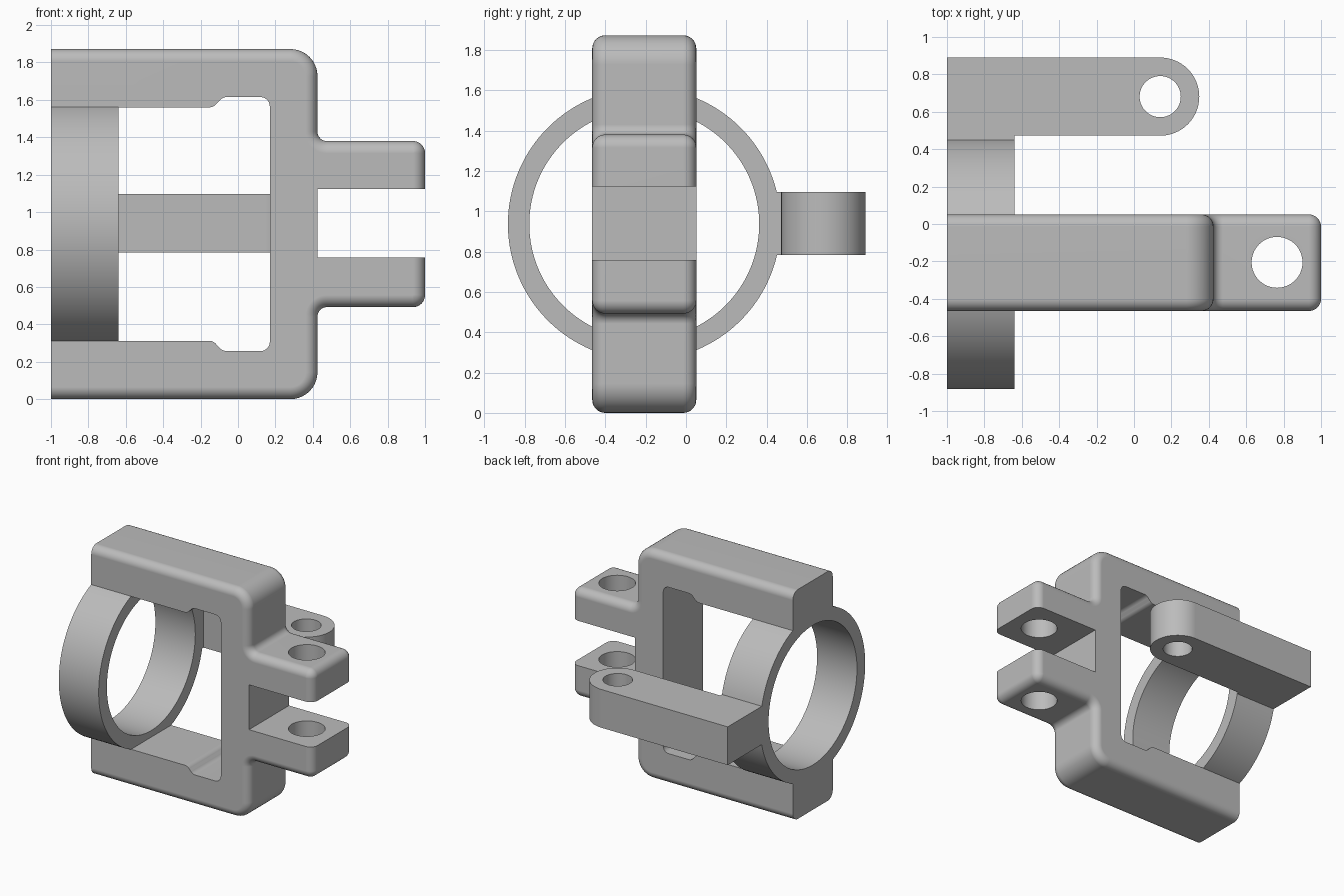
import bpy, bmesh
from math import sin, cos, pi, radians

cube = bpy.data.objects.get("Cube")
if cube:
    bpy.data.objects.remove(cube, do_unlink=True)

grey = bpy.data.materials.new("plain grey")
grey.use_nodes = True
COLOUR = (0.5, 0.5, 0.5, 1)
grey.diffuse_color = COLOUR
grey.node_tree.nodes["Principled BSDF"].inputs["Base Color"].default_value = COLOUR

MID_Y, HALF_Y = -0.207, 0.258   # frame depth
MID_Z = 0.936                   # mirror height
FILLET = 0.065


def arc(cx, cy, r, a0, a1, n=10):
    return [(cx + r * cos(radians(a0 + (a1 - a0) * i / n)),
             cy + r * sin(radians(a0 + (a1 - a0) * i / n))) for i in range(n + 1)]


def mirrored(upper):
    """Close an upper half outline with its reflection about MID_Z."""
    return upper + [(x, 2 * MID_Z - z) for x, z in reversed(upper)]


def loft(name, rings):
    """Solid through matching closed rings of 3D points."""
    bm = bmesh.new()
    loops = [[bm.verts.new(p) for p in ring] for ring in rings]
    n = len(loops[0])
    for a, b in zip(loops, loops[1:]):
        for i in range(n):
            j = (i + 1) % n
            bm.faces.new((a[i], a[j], b[j], b[i]))
    bm.faces.new(loops[0][::-1])
    bm.faces.new(loops[-1])
    bmesh.ops.remove_doubles(bm, verts=bm.verts, dist=1e-5)
    bmesh.ops.recalc_face_normals(bm, faces=bm.faces)
    mesh = bpy.data.meshes.new(name)
    bm.to_mesh(mesh)
    bm.free()
    mesh.materials.append(grey)
    obj = bpy.data.objects.new(name, mesh)
    bpy.context.collection.objects.link(obj)
    return obj


def prism(name, outline, axis, lo, hi):
    """Extrude a 2D outline along x, y or z."""
    place = {"x": lambda u, v, t: (t, u, v),
             "y": lambda u, v, t: (u, t, v),
             "z": lambda u, v, t: (u, v, t)}[axis]
    return loft(name, [[place(u, v, t) for u, v in outline] for t in (lo, hi)])


def circle(cx, cy, r, n=64):
    return arc(cx, cy, r, 0, 360, n)[:-1]


def rect(x0, y0, x1, y1):
    return [(x0, y0), (x1, y0), (x1, y1), (x0, y1)]


def activate(obj):
    bpy.ops.object.select_all(action="DESELECT")
    obj.select_set(True)
    bpy.context.view_layer.objects.active = obj


def combine(obj, other, operation="DIFFERENCE"):
    mod = obj.modifiers.new("combine", "BOOLEAN")
    mod.object, mod.operation, mod.solver = other, operation, "EXACT"
    activate(obj)
    bpy.ops.object.modifier_apply(modifier=mod.name)
    bpy.data.objects.remove(other, do_unlink=True)


def finish(obj):
    activate(obj)
    bpy.ops.object.shade_smooth_by_angle(angle=radians(30))
    mod = obj.modifiers.new("even shading", "WEIGHTED_NORMAL")
    mod.keep_sharp = True


def frame_outline(inset):
    """Outer frame and lug block, shrunk for the fillet."""
    return mirrored(
        arc(1 - FILLET, 1.38 - FILLET, FILLET - inset, 0, 90)
        + arc(0.475, 1.43, 0.05 + inset, 270, 180)
        + arc(0.28, 1.727, 0.145 - inset, 0, 90)
        + [(-1, 1.872 - inset)])


# Rounded bracket frame
steps = [i / 8 * pi / 2 for i in range(9)]
front = [(FILLET * (1 - sin(a)), -HALF_Y + FILLET * (1 - cos(a))) for a in steps]
layers = front + [(e, -y) for e, y in reversed(front)]
frame = loft("bracket_frame", [[(x, MID_Y + y, z) for x, z in frame_outline(e)]
                               for e, y in layers])

# Window with stepped corner reliefs
window = mirrored(
    arc(0.12, 1.565, 0.05, 0, 90)
    + arc(-0.06, 1.565, 0.05, 90, 145)
    + arc(-0.155, 1.61, 0.05, 325, 270)
    + [(-1.1, 1.56)])
combine(frame, prism("window_cutter", window, "y", -1, 1))

# Slot between the lugs, and the pin hole through both
combine(frame, prism("slot_cutter", rect(0.425, 0.757, 1.1, 1.123), "y", -1, 1))
combine(frame, prism("lug_hole_cutter", circle(0.765, -0.205, 0.136), "z", 0.3, 1.6))
finish(frame)

# Clamp ring
ring = prism("clamp_ring", circle(MID_Y, MID_Z, 0.676, 128), "x", -1, -0.64)
combine(ring, prism("bore_cutter", circle(MID_Y, MID_Z, 0.57, 128), "x", -1.1, -0.5))

# Short web joining the ring to the rear arm
web = prism("arm_web", rect(-1, 0.42, -0.64, 0.48), "z", 0.784, 1.096)
combine(ring, web, "UNION")
finish(ring)

# Rear arm with rounded eye end
arm = prism("rear_arm", [(-1, 0.89), (-1, 0.472)] + arc(0.14, 0.681, 0.209, -90, 90, 32),
            "z", 0.784, 1.096)
combine(arm, prism("arm_hole_cutter", circle(0.14, 0.681, 0.11), "z", 0.5, 1.4))
finish(arm)
